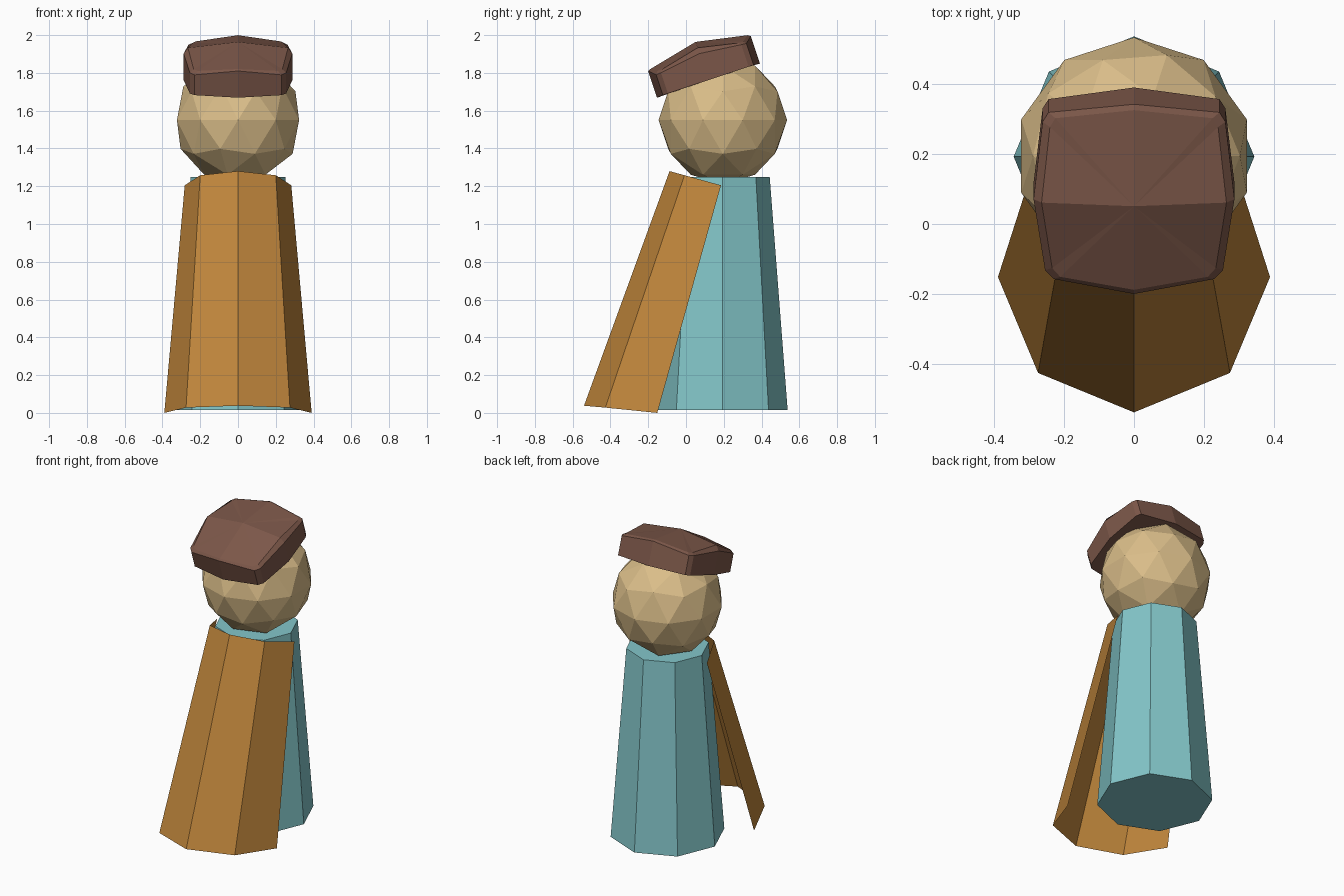
import bpy

if "Cube" in bpy.data.objects:
    bpy.data.objects.remove(bpy.data.objects["Cube"])


def paint(obj, name, rgb):
    mat = bpy.data.materials.new(name)
    mat.diffuse_color = (*rgb, 1)
    mat.use_nodes = True
    mat.node_tree.nodes["Principled BSDF"].inputs["Base Color"].default_value = mat.diffuse_color
    obj.data.materials.append(mat)


def mesh_object(name, verts, faces):
    mesh = bpy.data.meshes.new(name)
    mesh.from_pydata(verts, [], faces)
    mesh.update()
    obj = bpy.data.objects.new(name, mesh)
    bpy.context.collection.objects.link(obj)
    return obj


def mirrored(half):
    """Close a right-hand half outline (first and last on x = 0) into a loop."""
    return half + [(-p[0], *p[1:]) for p in half[-2:0:-1]]


# body: tapered octagon
bpy.ops.mesh.primitive_cone_add(vertices=8, radius1=0.345, radius2=0.25,
                                depth=1.235, location=(0, 0.193, 0.6325))
body = bpy.context.object
body.name = "body"
paint(body, "teal", (0.23, 0.57, 0.59))

# head: low-poly ball
bpy.ops.mesh.primitive_ico_sphere_add(subdivisions=2, radius=0.34,
                                      location=(0, 0.195, 1.55))
head = bpy.context.object
head.name = "head"
paint(head, "tan", (0.70, 0.51, 0.25))

# front cloth: open half-octagon sheet, flared and leaning forward
low = [(0, -0.54, 0.038), (0.275, -0.427, 0.028), (0.39, -0.152, 0.0)]
high = [(0, -0.087, 1.28), (0.2, -0.008, 1.258), (0.282, 0.185, 1.205)]
rows = []
for row in (low, high):
    rows += [(-x, y, z) for x, y, z in row[:0:-1]] + row
cloth = mesh_object("front_cloth", rows,
                    [(i, i + 1, i + 6, i + 5) for i in range(4)])
paint(cloth, "ochre", (0.53, 0.24, 0.045))

# cap: tilted slab with clipped corners, soft rim and a raised middle
base = [(0, -0.287, -0.079), (0.23, -0.253, -0.076), (0.255, -0.225, -0.076),
        (0.288, 0, -0.076), (0.262, 0.225, -0.076), (0.245, 0.253, -0.076),
        (0, 0.287, -0.079)]
rim_height = [0.07, 0.037, 0.04, 0.072, 0.047, 0.045, 0.074]
crown_height = [0.076, 0.055, 0.055, 0.104, 0.06, 0.06, 0.084]
rim = [(x, y, h) for (x, y, _), h in zip(base, rim_height)]
crown = [(x * 0.92, y * 0.95, h) for (x, y, _), h in zip(base, crown_height)]
verts = mirrored(base) + mirrored(rim) + mirrored(crown) + [(0, 0, 0.137)]
n = 12
faces = [tuple(range(n - 1, -1, -1))]
for i in range(n):
    j = (i + 1) % n
    faces += [(i, j, n + j, n + i),
              (n + i, n + j, 2 * n + j, 2 * n + i),
              (2 * n + i, 2 * n + j, 3 * n)]
cap = mesh_object("cap", verts, faces)
cap.location = (0, 0.094, 1.834)
cap.rotation_euler.x = 0.32
paint(cap, "brown", (0.20, 0.095, 0.066))
